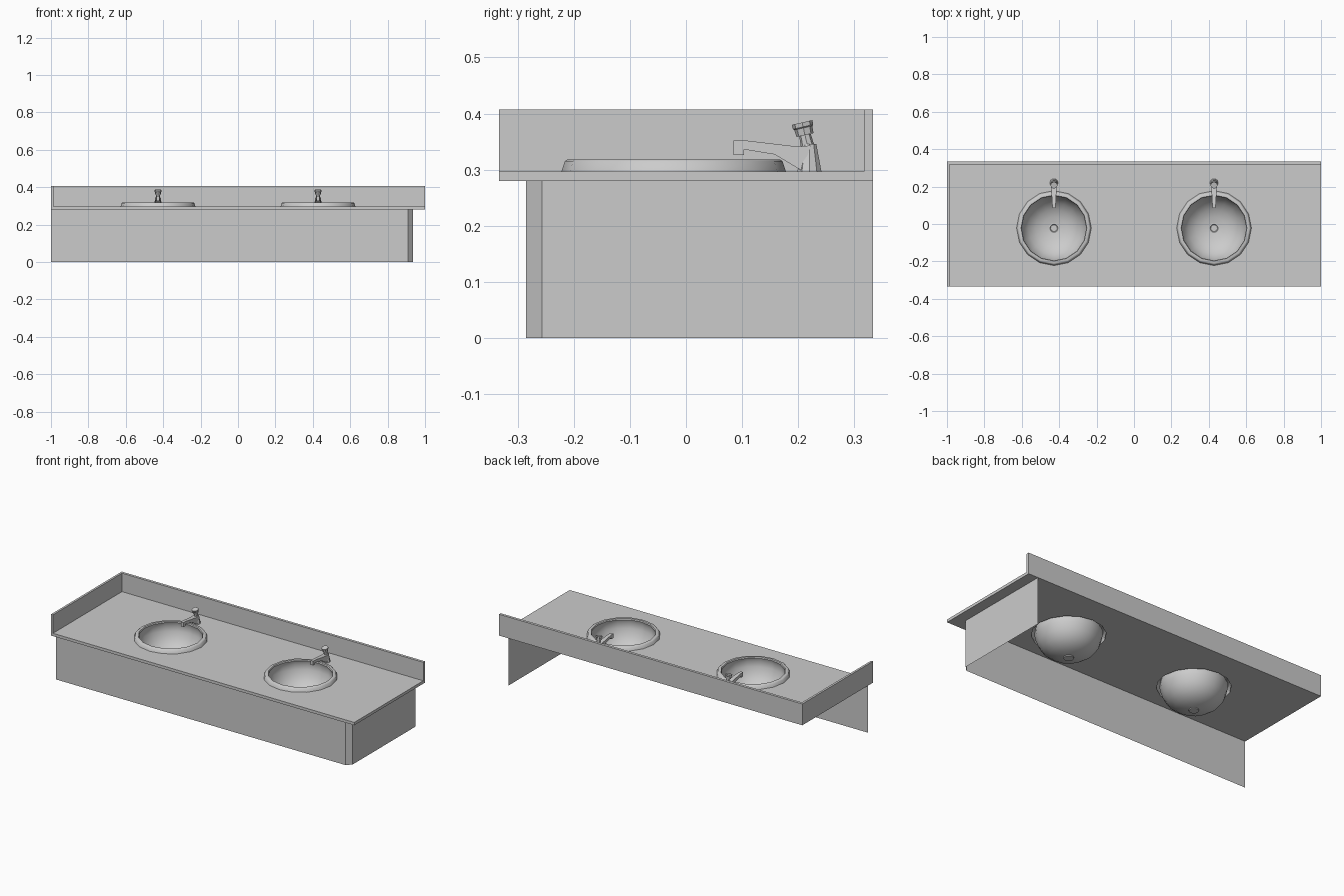
import bpy, bmesh, math
from mathutils import Vector, Matrix

if "Cube" in bpy.data.objects:
    bpy.data.objects.remove(bpy.data.objects["Cube"])

def finish(bm, name, smooth=None, recalc=True):
    bmesh.ops.remove_doubles(bm, verts=bm.verts, dist=1e-5)
    if recalc:
        bmesh.ops.recalc_face_normals(bm, faces=bm.faces)
    me = bpy.data.meshes.new(name)
    bm.to_mesh(me)
    bm.free()
    ob = bpy.data.objects.new(name, me)
    bpy.context.collection.objects.link(ob)
    if smooth:
        bpy.ops.object.select_all(action='DESELECT')
        ob.select_set(True)
        bpy.context.view_layer.objects.active = ob
        bpy.ops.object.shade_smooth_by_angle(angle=math.radians(smooth))
    return ob

def box(name, lo, hi):
    bm = bmesh.new()
    lo, hi = Vector(lo), Vector(hi)
    bmesh.ops.create_cube(bm, size=1, matrix=Matrix.Translation((lo + hi) / 2)
                          @ Matrix.Diagonal((*(hi - lo), 1)))
    return finish(bm, name)

def lathe(name, profile, matrix, sides, smooth=None):
    """Revolve (radius, height) points around z, then place with matrix."""
    bm = bmesh.new()
    vs = [bm.verts.new((r, 0, z)) for r, z in profile]
    es = [bm.edges.new(p) for p in zip(vs, vs[1:])]
    bmesh.ops.spin(bm, geom=vs + es, cent=(0, 0, 0), axis=(0, 0, 1),
                   angle=2 * math.pi, steps=sides)
    bmesh.ops.transform(bm, matrix=matrix, verts=bm.verts)
    return finish(bm, name, smooth)

SINK_X, SINK_Y, TOP = 0.428, -0.022, 0.297

# Countertop with two round openings
counter = box("countertop", (-1, -0.333, 0.28), (1, 0.333, TOP))
for x in (-SINK_X, SINK_X):
    cutter = lathe("cutter", [(0, 0.2), (0.197, 0.2), (0.197, 0.4), (0, 0.4)],
                   Matrix.Translation((x, SINK_Y, 0)), 16)
    cutter.hide_render = True
    mod = counter.modifiers.new("opening", 'BOOLEAN')
    mod.object, mod.operation, mod.solver = cutter, 'DIFFERENCE', 'EXACT'
    bpy.context.view_layer.objects.active = counter
    bpy.ops.object.modifier_apply(modifier=mod.name)
    bpy.data.objects.remove(cutter)

# Splash boards along the back and left end
box("back_splash", (-1, 0.317, TOP), (1, 0.333, 0.407))
box("left_splash", (-1, -0.333, TOP), (-0.987, 0.317, 0.407))

# Apron: thin sheet round the front, clipped corner and right end
bm = bmesh.new()
path = [(-1, -0.285), (0.908, -0.285), (0.936, -0.257), (0.936, 0.333)]
low = [bm.verts.new((x, y, 0)) for x, y in path]
high = [bm.verts.new((x, y, 0.28)) for x, y in path]
for i in range(3):
    bm.faces.new((low[i], low[i + 1], high[i + 1], high[i]))
finish(bm, "apron", recalc=False)

RIM = [(0.2, TOP), (0.194, 0.315), (0.19, 0.318), (0.176, 0.318), (0.173, 0.312),
       (0.181, 0.29), (0.177, 0.26), (0.163, 0.222), (0.138, 0.187),
       (0.1, 0.161), (0.06, 0.147), (0.025, 0.142)]
DRAIN = [(0, 0.141), (0.018, 0.141), (0.021, 0.145), (0.027, 0.144),
         (0.027, 0.136), (0, 0.136)]
BODY = [(0, 0), (0.0225, 0), (0.013, 0.049), (0, 0.049)]
KNOB = [(0, -0.004), (0.012, -0.004), (0.0105, 0.017), (0.0155, 0.017),
        (0.0165, 0.03), (0.0185, 0.032), (0.019, 0.04), (0, 0.04)]
SPOUT = [(0.085, 0.326), (0.103, 0.326), (0.103, 0.336), (0.158, 0.327),
         (0.208, TOP), (0.222, 0.343), (0.199, 0.341), (0.106, 0.352), (0.085, 0.352)]

for side, x in (("left", -SINK_X), ("right", SINK_X)):
    # Basin and drain
    at = Matrix.Translation((x, SINK_Y, 0))
    lathe(side + "_basin", RIM, at, 16, 40)
    lathe(side + "_drain", DRAIN, at, 16, 30)
    # Tap body, tilted knob and tapered spout
    lathe(side + "_tap_body", BODY, Matrix.Translation((x, 0.22, TOP)), 10)
    tilt = Matrix.Translation((x, 0.216, 0.345)) @ Matrix.Rotation(math.radians(13), 4, 'X')
    lathe(side + "_tap_knob", KNOB, tilt, 8)
    bm = bmesh.new()
    rings = [[bm.verts.new((x + s * (0.008 + (y - 0.085) * 0.06), y, z))
              for y, z in SPOUT] for s in (-1, 1)]
    bm.faces.new(rings[0])
    bm.faces.new(rings[1][::-1])
    for i in range(len(SPOUT)):
        j = (i + 1) % len(SPOUT)
        bm.faces.new((rings[0][i], rings[1][i], rings[1][j], rings[0][j]))
    finish(bm, side + "_tap_spout")
